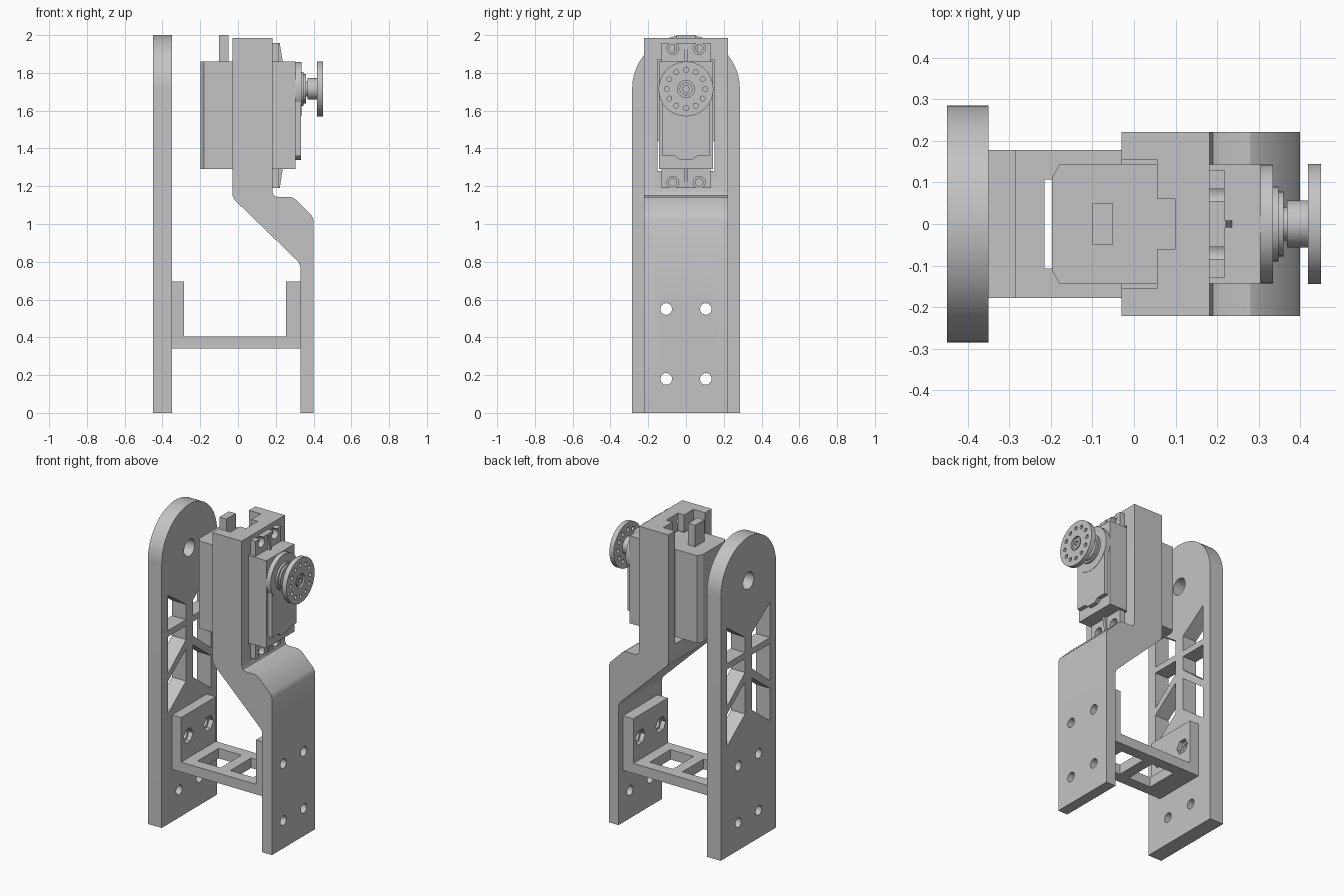
import bpy, bmesh, math
from mathutils import Vector

cube = bpy.data.objects.get("Cube")
if cube:
    bpy.data.objects.remove(cube, do_unlink=True)

grey = bpy.data.materials.new("plain grey")
grey.use_nodes = True
grey.diffuse_color = (0.55, 0.55, 0.55, 1)
grey.node_tree.nodes["Principled BSDF"].inputs["Base Color"].default_value = grey.diffuse_color

# Profile coordinates: (y, z) along x, (x, z) along y, (x, y) along z
PLACE = {"x": lambda a, b, t: (t, a, b),
         "y": lambda a, b, t: (a, t, b),
         "z": lambda a, b, t: (a, b, t)}


def prism(name, points, axis, lo, hi):
    """Extrude a closed profile along an axis."""
    place = PLACE[axis]
    bm = bmesh.new()
    face = bm.faces.new([bm.verts.new(place(a, b, lo)) for a, b in points])
    grown = bmesh.ops.extrude_face_region(bm, geom=[face])["geom"]
    shift = Vector(place(0, 0, hi - lo))
    bmesh.ops.translate(bm, vec=shift, verts=[g for g in grown if isinstance(g, bmesh.types.BMVert)])
    bmesh.ops.recalc_face_normals(bm, faces=bm.faces)
    mesh = bpy.data.meshes.new(name)
    bm.to_mesh(mesh)
    bm.free()
    mesh.materials.append(grey)
    obj = bpy.data.objects.new(name, mesh)
    bpy.context.collection.objects.link(obj)
    return obj


def box(name, x0, x1, y0, y1, z0, z1):
    return prism(name, [(x0, y0), (x1, y0), (x1, y1), (x0, y1)], "z", z0, z1)


def ring(cy, cz, r, n=32, start=0.0, sweep=math.tau):
    steps = n if sweep == math.tau else n + 1
    return [(cy + r * math.cos(start + sweep * i / n),
             cz + r * math.sin(start + sweep * i / n)) for i in range(steps)]


def disc(name, cy, cz, r, x0, x1, n=32):
    return prism(name, ring(cy, cz, r, n), "x", x0, x1)


def select(obj):
    bpy.ops.object.select_all(action="DESELECT")
    obj.select_set(True)
    bpy.context.view_layer.objects.active = obj


def combine(obj, others, operation="DIFFERENCE"):
    """Apply booleans one by one and drop the helper objects."""
    for other in others:
        select(obj)
        mod = obj.modifiers.new("boolean", "BOOLEAN")
        mod.operation = operation
        mod.solver = "EXACT"
        mod.object = other
        bpy.ops.object.modifier_apply(modifier=mod.name)
        bpy.data.objects.remove(other, do_unlink=True)
    return obj


def bolt_holes(x0, x1, heights=(0.18, 0.55)):
    return [disc("cutter", s * 0.105, z, 0.031, x0, x1, 24) for s in (-1, 1) for z in heights]


AXLE = 1.715

# Idler side plate with round top, axle hole and lattice windows
side_plate = prism("idler_side_plate",
                   [(-0.285, 0), (0.285, 0)] + ring(0, AXLE, 0.285, 40, 0, math.pi),
                   "x", -0.45, -0.35)
windows = [
    [(0.22, 1.49), (0.035, 1.36), (0.035, 1.26), (0.22, 1.26)],
    [(0.22, 1.22), (0.035, 1.22), (0.035, 1.13), (0.22, 0.98)],
    [(0.22, 0.93), (0.035, 1.07), (0.035, 0.86), (0.22, 0.72)],
]
cutters = [prism("cutter", [(s * y, z) for y, z in w], "x", -0.5, -0.3)
           for w in windows for s in (-1, 1)]
cutters.append(disc("cutter", 0, AXLE, 0.055, -0.5, -0.3))
combine(side_plate, cutters + bolt_holes(-0.5, -0.3))

# Cranked arm that carries the servo
arm = prism("servo_arm",
            [(0.33, 0), (0.4, 0), (0.4, 1.02), (0.39, 1.045), (0.305, 1.13), (0.28, 1.143),
             (0.21, 1.143), (0.19, 1.15), (0.182, 1.17), (0.182, 1.985), (-0.03, 1.985),
             (-0.03, 1.155), (-0.02, 1.13), (0.32, 0.8), (0.33, 0.775)],
            "y", -0.222, 0.222)
cutters = [
    box("cutter", -0.1, 0.055, -0.155, 0.155, 1.25, 2.1),
    box("cutter", -0.1, 0.1, -0.06, 0.06, 1.7, 2.1),
    box("cutter", 0.0, 0.3, -0.15, 0.15, 1.28, 1.87),
]
cutters += [disc("cutter", s * 0.07, z, 0.02, 0.1, 0.3, 16) for s in (-1, 1) for z in (1.22, 1.93)]
combine(arm, cutters + bolt_holes(0.25, 0.5))

# U-shaped cross bracket with nut pockets and two floor openings
bracket = prism("cross_bracket",
                [(-0.35, 0.34), (0.33, 0.34), (0.33, 0.695), (0.255, 0.695), (0.255, 0.405),
                 (-0.285, 0.405), (-0.285, 0.695), (-0.35, 0.695)],
                "y", -0.178, 0.178)
cutters = [box("cutter", x, x + 0.165, -0.107, 0.107, 0.3, 0.45) for x in (-0.215, 0.02)]
cutters += bolt_holes(-0.4, 0.4, (0.55,))
cutters += [disc("cutter", s * 0.105, 0.55, 0.05, -0.315, 0.285, 6) for s in (-1, 1)]
combine(bracket, cutters)

# Servo case with bevelled rear corners
prism("servo_case",
      [(-0.198, -0.11), (-0.18, -0.143), (0.305, -0.143), (0.305, 0.143), (-0.18, 0.143), (-0.198, 0.11)],
      "z", 1.29, 1.86)
box("cable_plug", -0.1, -0.05, -0.049, 0.049, 1.85, 2.0)

# Gear cover: straight lower part and a round end about the shaft
prism("gear_cover",
      [(-0.125, AXLE), (-0.125, 1.36), (-0.06, 1.36), (-0.03, 1.338),
       (0.03, 1.338), (0.06, 1.36), (0.125, 1.36), (0.125, AXLE)],
      "x", 0.3, 0.333)
disc("gear_cover_end", 0, AXLE, 0.143, 0.3, 0.335, 48)

# Mounting lugs with open screw slots and a stiffening rib
for name, z0, z1, hole_z, end in (("upper", 1.85, 1.958, 1.93, 1.99), ("lower", 1.19, 1.3, 1.22, 1.16)):
    lug = box(name + "_lug", 0.182, 0.218, -0.13, 0.13, z0, z1)
    cutters = []
    for s in (-1, 1):
        cutters.append(disc("cutter", s * 0.07, hole_z, 0.032, 0.15, 0.25, 20))
        cutters.append(box("cutter", 0.15, 0.25, s * 0.07 - 0.014, s * 0.07 + 0.014,
                           min(hole_z, end), max(hole_z, end)))
    combine(lug, cutters)
    tip, root = (z1, z0) if name == "upper" else (z0, z1)
    prism(name + "_rib", [(0.21, tip), (0.221, tip), (0.238, root), (0.21, root)], "y", -0.009, 0.009)

# Output shaft collars
for i, (r, x0, x1) in enumerate([(0.09, 0.33, 0.348), (0.078, 0.345, 0.36), (0.04, 0.355, 0.375)]):
    disc("shaft_collar_%d" % (i + 1), 0, AXLE, r, x0, x1, 40)

# Horn with hub, ring of holes and sunken centre screw
horn = disc("horn", 0, AXLE, 0.145, 0.419, 0.45, 56)
combine(horn, [disc("cutter", y, z, 0.013, 0.38, 0.5, 12) for y, z in ring(0, AXLE, 0.102, 12)])
combine(horn, [disc("horn_hub", 0, AXLE, 0.057, 0.368, 0.43, 40)], "UNION")
combine(horn, [disc("cutter", 0, AXLE, 0.045, 0.435, 0.5)])
screw = disc("horn_screw", 0, AXLE, 0.034, 0.42, 0.446)
combine(screw, [disc("cutter", 0, AXLE, 0.018, 0.43, 0.5, 6)])

# Smooth round walls, keep hard edges
for obj in list(bpy.context.collection.objects):
    if obj.type == "MESH" and grey.name in obj.data.materials:
        select(obj)
        bpy.ops.object.shade_smooth_by_angle(angle=math.radians(25))
